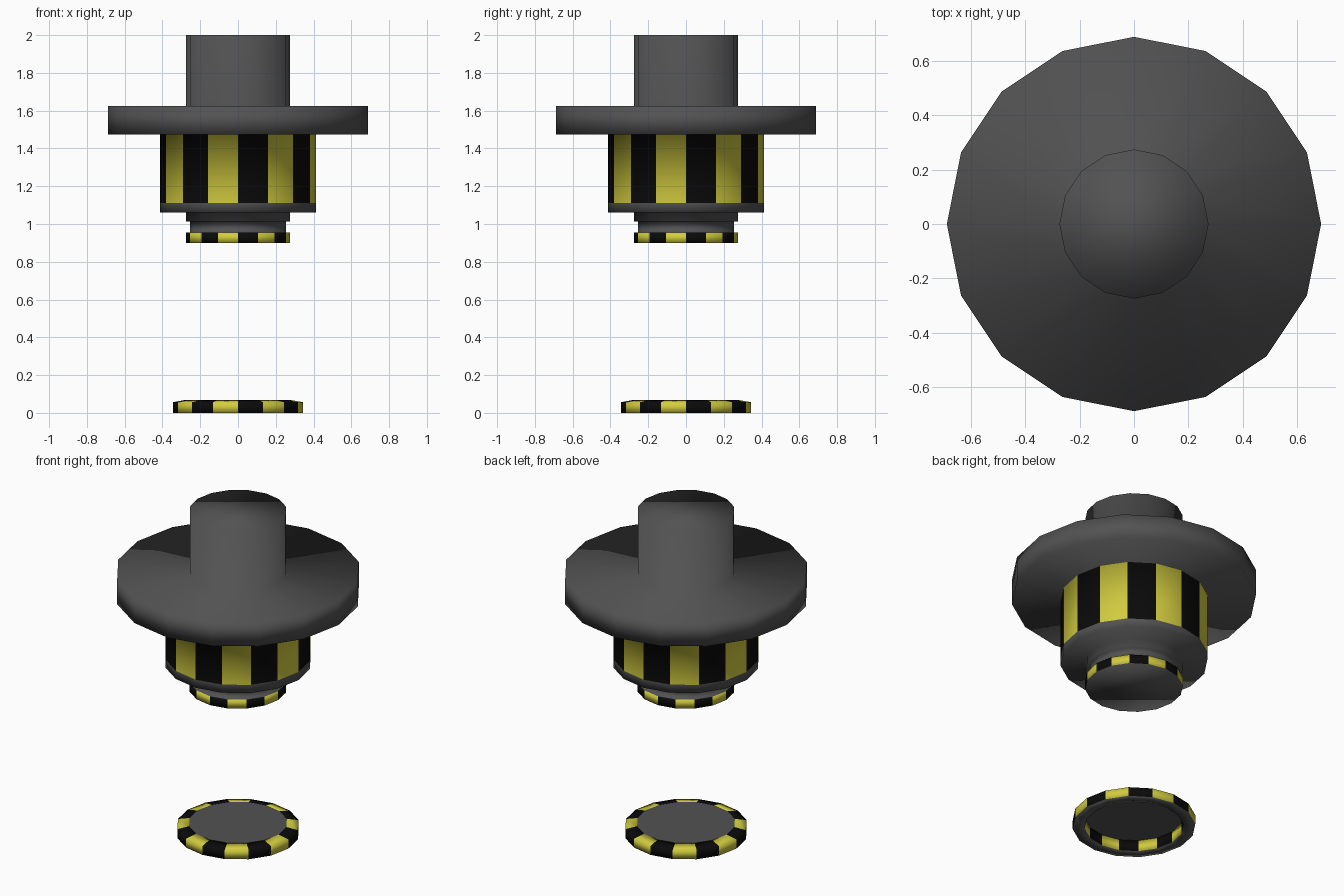
import bpy, bmesh
from math import cos, sin, tau

SIDES = 16

cube = bpy.data.objects.get("Cube")
if cube:
    bpy.data.objects.remove(cube, do_unlink=True)


def make_material(name, rgb):
    mat = bpy.data.materials.new(name)
    mat.use_nodes = True
    mat.diffuse_color = (*rgb, 1)
    mat.node_tree.nodes["Principled BSDF"].inputs["Base Color"].default_value = (*rgb, 1)
    return mat


MATERIALS = [
    make_material("dark_grey", (0.085, 0.085, 0.085)),
    make_material("hazard_black", (0.003, 0.003, 0.003)),
    make_material("hazard_yellow", (0.64, 0.6, 0.05)),
]


def lathe(name, profile, striped=(), closed=False):
    """Turn (radius, z) points around z; striped rows alternate black and yellow."""
    bm = bmesh.new()
    rings = [[bm.verts.new((r * cos(tau * i / SIDES), r * sin(tau * i / SIDES), z))
              for i in range(SIDES)] for r, z in profile]
    rows = len(rings) if closed else len(rings) - 1
    for row in range(rows):
        low, high = rings[row], rings[(row + 1) % len(rings)]
        for i in range(SIDES):
            j = (i + 1) % SIDES
            face = bm.faces.new((low[i], low[j], high[j], high[i]))
            if row in striped:
                face.material_index = 1 + i % 2
    if not closed:
        bm.faces.new(rings[-1])
        if rows:
            bm.faces.new(rings[0][::-1])
    for face in bm.faces:
        face.smooth = True
    mesh = bpy.data.meshes.new(name)
    bm.to_mesh(mesh)
    bm.free()
    for mat in MATERIALS:
        mesh.materials.append(mat)
    obj = bpy.data.objects.new(name, mesh)
    bpy.context.collection.objects.link(obj)
    return obj


# Hanging emitter: striped nozzle, neck, striped drum, wide flange and top hub
lathe("hanging_emitter", [
    (0.275, 0.90), (0.275, 0.955),
    (0.255, 0.955), (0.255, 1.012),
    (0.275, 1.012), (0.275, 1.06),
    (0.413, 1.06), (0.413, 1.11), (0.413, 1.475),
    (0.688, 1.475), (0.688, 1.625),
    (0.274, 1.625), (0.274, 2.0),
], striped=(0, 7))

# Floor ring with a bevelled, striped rim and a hollow underside
lathe("floor_ring", [
    (0.345, 0), (0.345, 0.056), (0.278, 0.069), (0.278, 0),
], striped=(0, 1, 2), closed=True)

# Thin plate filling the floor ring
lathe("floor_plate", [(0.278, 0.068)])
